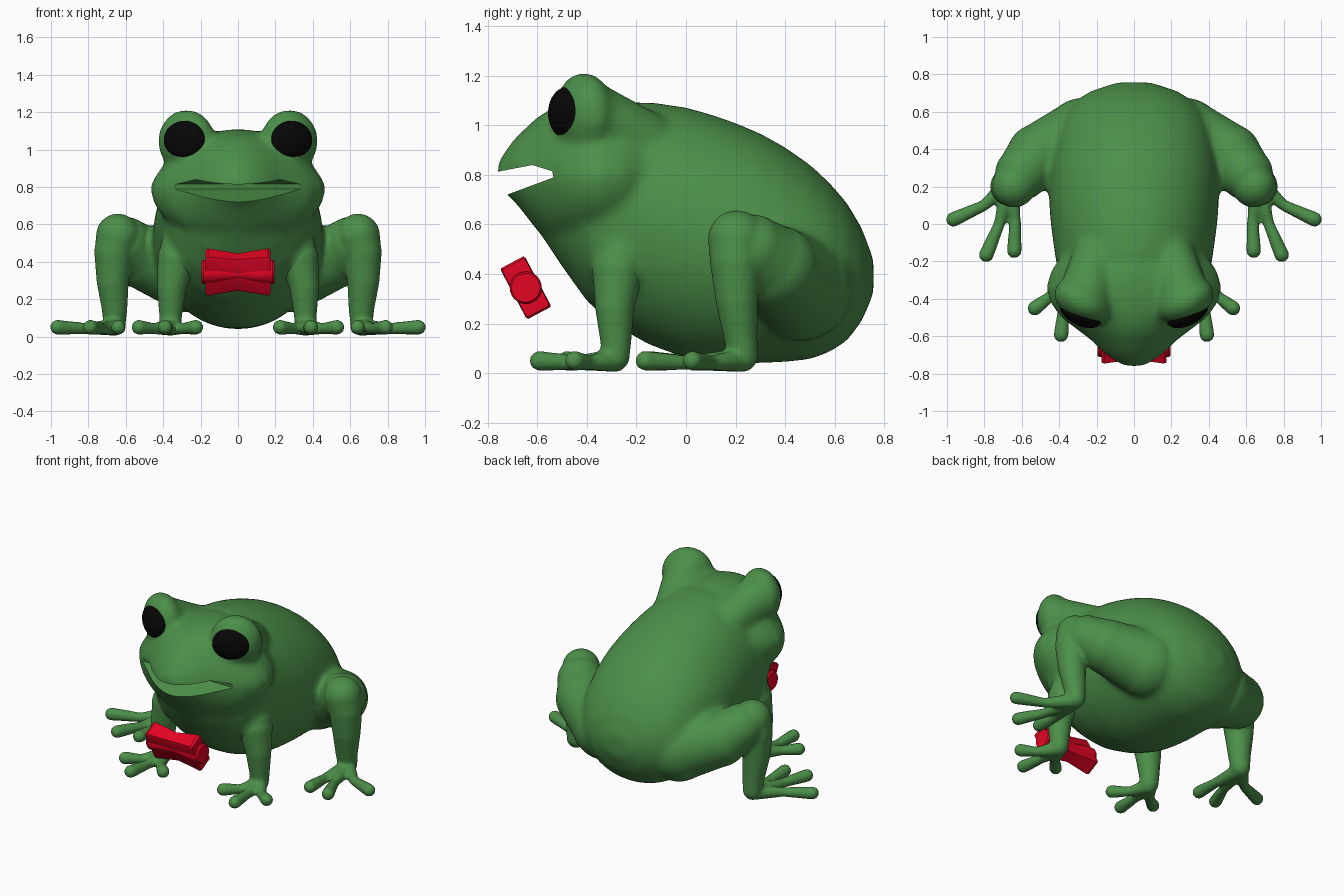
import bpy, bmesh, math
from mathutils import Matrix, Vector

old = bpy.data.objects.get("Cube")
if old:
    bpy.data.objects.remove(old, do_unlink=True)


def material(name, rgb, rough=0.6):
    m = bpy.data.materials.new(name)
    m.use_nodes = True
    m.diffuse_color = (*rgb, 1)
    node = m.node_tree.nodes["Principled BSDF"]
    node.inputs["Base Color"].default_value = (*rgb, 1)
    node.inputs["Roughness"].default_value = rough
    return m


GREEN = material("frog green", (0.072, 0.275, 0.067))
BLACK = material("eye black", (0.002, 0.002, 0.002))
RED = material("bow red", (0.78, 0.001, 0.017))


def make_object(name, bm, mat):
    bmesh.ops.recalc_face_normals(bm, faces=bm.faces)
    mesh = bpy.data.meshes.new(name)
    bm.to_mesh(mesh)
    bm.free()
    mesh.materials.append(mat)
    obj = bpy.data.objects.new(name, mesh)
    bpy.context.collection.objects.link(obj)
    return obj


def fuse(obj, voxel, smoothing):
    """Merge overlapping volumes into one soft skin."""
    mod = obj.modifiers.new("Fuse", 'REMESH')
    mod.mode = 'VOXEL'
    mod.voxel_size = voxel
    mod = obj.modifiers.new("Soften", 'SMOOTH')
    mod.factor = 0.5
    mod.iterations = smoothing


def bake(obj, angle=40):
    """Apply the modifier stack, then smooth shade with sharp creases."""
    dg = bpy.context.evaluated_depsgraph_get()
    mesh = bpy.data.meshes.new_from_object(obj.evaluated_get(dg))
    mat = obj.data.materials[0]
    obj.modifiers.clear()
    obj.data = mesh
    mesh.materials.clear()
    mesh.materials.append(mat)
    mesh.polygons.foreach_set("material_index", [0] * len(mesh.polygons))
    bpy.ops.object.select_all(action='DESELECT')
    obj.select_set(True)
    bpy.context.view_layer.objects.active = obj
    bpy.ops.object.shade_smooth_by_angle(angle=math.radians(angle))


def skin_rings(bm, rings):
    loops = [[bm.verts.new(p) for p in ring] for ring in rings]
    for a, b in zip(loops, loops[1:]):
        for i in range(len(a)):
            j = (i + 1) % len(a)
            bm.faces.new((a[i], a[j], b[j], b[i]))
    bm.faces.new(loops[0])
    bm.faces.new(loops[-1])


def loft(bm, sections, peak=1.0, n=48):
    """Sections as (y, top, bottom, half width); peak above 1 ridges the top."""
    rings = []
    for y, top, bottom, w in sections:
        mid, h = (top + bottom) / 2, (top - bottom) / 2
        ring = []
        for i in range(n):
            c, s = math.cos(math.tau * i / n), math.sin(math.tau * i / n)
            ring.append((w * c, y, mid + h * (s ** peak if s > 0 else s)))
        rings.append(ring)
    skin_rings(bm, rings)


def ball(bm, centre, size, turn=0.0):
    mat = (Matrix.Translation(centre) @ Matrix.Rotation(turn, 4, 'Z')
           @ Matrix.Diagonal((*size, 1)))
    bmesh.ops.create_uvsphere(bm, u_segments=32, v_segments=20, radius=1, matrix=mat)


def limb(bm, points, side=1):
    """Chain of rounded tapers through (x, y, z, radius)."""
    for x, y, z, r in points:
        ball(bm, (x * side, y, z), (r, r, r))
    for a, b in zip(points, points[1:]):
        p, q = (Vector((v[0] * side, v[1], v[2])) for v in (a, b))
        d = q - p
        mat = Matrix.Translation((p + q) / 2) @ d.to_track_quat('Z', 'Y').to_matrix().to_4x4()
        bmesh.ops.create_cone(bm, cap_ends=True, segments=28, radius1=a[3], radius2=b[3],
                              depth=d.length, matrix=mat)


def mirror(obj):
    obj.modifiers.new("Mirror", 'MIRROR').use_mirror_merge = False


# Upper limbs, shared by the body skin and the legs so that they blend
SHOULDER = [(0.25, -0.23, 0.56, 0.15), (0.325, -0.275, 0.42, 0.105), (0.355, -0.288, 0.27, 0.08)]
THIGH = [(0.27, 0.46, 0.345, 0.215), (0.51, 0.365, 0.425, 0.172), (0.6, 0.27, 0.497, 0.143),
         (0.642, 0.205, 0.54, 0.117)]

# Body, head, eye sockets and limb roots fused into one skin
bm = bmesh.new()
loft(bm, [(-0.62, 0.75, 0.61, 0.08), (-0.5, 0.9, 0.43, 0.27), (-0.4, 1.0, 0.29, 0.36),
          (-0.3, 1.08, 0.2, 0.40), (-0.15, 1.095, 0.115, 0.425), (0, 1.073, 0.06, 0.445),
          (0.1, 1.045, 0.045, 0.453), (0.2, 1.01, 0.04, 0.455), (0.3, 0.968, 0.04, 0.45),
          (0.4, 0.912, 0.045, 0.435), (0.5, 0.842, 0.055, 0.41), (0.58, 0.768, 0.085, 0.375),
          (0.65, 0.687, 0.13, 0.32), (0.71, 0.585, 0.21, 0.235), (0.757, 0.46, 0.32, 0.09)])
loft(bm, [(-0.76, 0.85, 0.77, 0.05), (-0.735, 0.89, 0.73, 0.1), (-0.69, 0.95, 0.69, 0.165),
          (-0.6, 1.035, 0.575, 0.26), (-0.55, 1.065, 0.53, 0.325), (-0.5, 1.085, 0.5, 0.39),
          (-0.42, 1.103, 0.49, 0.45), (-0.34, 1.11, 0.49, 0.47), (-0.25, 1.105, 0.5, 0.445),
          (-0.1, 1.06, 0.56, 0.34)], peak=1.5)
TILT = math.radians(27)
for s in (1, -1):
    ball(bm, (0.275 * s, -0.412, 1.045), (0.164, 0.108, 0.17), TILT * s)
    limb(bm, [(0.265, -0.39, 1.035, 0.143), (0.2, -0.18, 0.935, 0.13)], s)
    limb(bm, SHOULDER[:2], s)
    limb(bm, THIGH[:3], s)
body = make_object("body", bm, GREEN)
fuse(body, 0.016, 20)

# Mouth opening, a wedge cut through the snout
bm = bmesh.new()
wedge = [(-0.95, 0.80), (-0.75, 0.815), (-0.62, 0.84), (-0.54, 0.815),
         (-0.535, 0.79), (-0.71, 0.725), (-0.95, 0.63)]
skin_rings(bm, [[(x, y, z) for y, z in wedge] for x in (-0.6, 0.6)])
cutter = make_object("mouth_cutter", bm, GREEN)
cutter.hide_render = True
cut = body.modifiers.new("Mouth", 'BOOLEAN')
cut.operation = 'DIFFERENCE'
cut.solver = 'EXACT'
cut.object = cutter
bake(body)
bpy.data.objects.remove(cutter, do_unlink=True)

# Eyes
bm = bmesh.new()
ball(bm, (0.287, -0.478, 1.05), (0.12, 0.064, 0.106), TILT)
eyes = make_object("eyes", bm, BLACK)
mirror(eyes)
bake(eyes)


def leg(name, bones, toes):
    bm = bmesh.new()
    limb(bm, bones)
    ankle = bones[-1]
    for knuckle, tip in toes:
        root = (ankle[0], ankle[1], 0.052, 0.048)
        limb(bm, [root, (*knuckle, 0.042, 0.03), (*tip, 0.05, 0.04)])
    obj = make_object(name, bm, GREEN)
    fuse(obj, 0.011, 6)
    mirror(obj)
    bake(obj)


# Front legs with three toes
leg("front_legs",
    SHOULDER + [(0.36, -0.283, 0.12, 0.062), (0.36, -0.285, 0.066, 0.058)],
    [((0.45, -0.39), (0.53, -0.45)), ((0.375, -0.44), (0.39, -0.592)),
     ((0.3, -0.4), (0.225, -0.48))])

# Hind legs: thigh, knee, shin and three toes
leg("hind_legs",
    THIGH + [(0.665, 0.2, 0.45, 0.104), (0.67, 0.205, 0.3, 0.087), (0.66, 0.22, 0.15, 0.069),
             (0.66, 0.23, 0.066, 0.06)],
    [((0.8, 0.1), (0.965, 0.025)), ((0.72, 0.0), (0.79, -0.165)),
     ((0.635, 0.02), (0.64, -0.143))])

# Bow tie: pinched wings and a pinched round bar, leaning forward
LEAN = Matrix.Translation((0, -0.647, 0.345)) @ Matrix.Rotation(math.radians(28), 4, 'X')


def bow_part(name, sections, outline):
    bm = bmesh.new()
    skin_rings(bm, [[(x, d * u, h * v) for u, v in outline] for x, d, h in sections])
    bm.transform(LEAN)
    bake(make_object(name, bm, RED), 30)


square = [(-1, -0.92), (-0.9, -1), (0.9, -1), (1, -0.92), (1, 0.92), (0.9, 1), (-0.9, 1), (-1, 0.92)]
circle = [(math.cos(math.tau * i / 24), math.sin(math.tau * i / 24)) for i in range(24)]
bow_part("bow_wings", [(-0.175, 0.052, 0.108), (-0.16, 0.056, 0.116), (0, 0.04, 0.094),
                       (0.16, 0.056, 0.116), (0.175, 0.052, 0.108)], square)
bow_part("bow_bar", [(-0.195, 0.058, 0.058), (-0.185, 0.065, 0.065), (-0.13, 0.065, 0.065),
                     (0, 0.044, 0.03), (0.13, 0.065, 0.065), (0.185, 0.065, 0.065),
                     (0.195, 0.058, 0.058)], circle)
